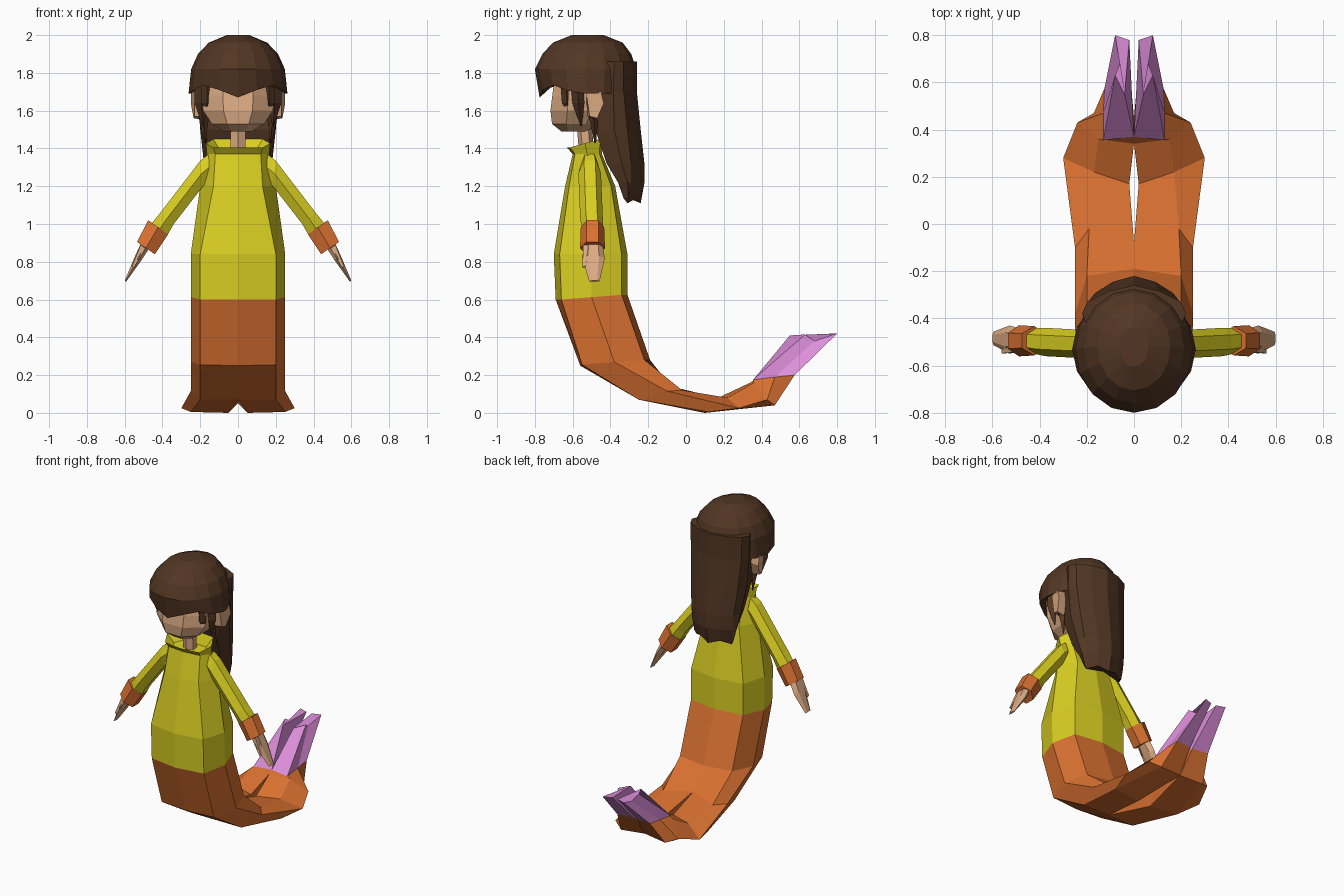
import bpy, bmesh, math
from mathutils import Vector

if "Cube" in bpy.data.objects:
    bpy.data.objects.remove(bpy.data.objects["Cube"])


def material(name, rgb):
    m = bpy.data.materials.new(name)
    m.diffuse_color = (*rgb, 1)
    m.use_nodes = True
    m.node_tree.nodes["Principled BSDF"].inputs["Base Color"].default_value = m.diffuse_color
    return m


BROWN = material("hair_brown", (0.085, 0.037, 0.017))
YELLOW = material("shirt_yellow", (0.70, 0.62, 0.016))
ORANGE = material("tail_orange", (0.70, 0.165, 0.03))
SKIN = material("skin", (0.72, 0.41, 0.23))
PINK = material("fin_pink", (0.72, 0.27, 0.70))


def loft(name, rings, mat, mirror=False, caps=(True, True)):
    """Skin a list of equal-sized rings; optionally mirror over x = 0."""
    bm = bmesh.new()
    for s in ((1, -1) if mirror else (1,)):
        vs = [[bm.verts.new((s * p[0], p[1], p[2])) for p in r] for r in rings]
        n = len(rings[0])
        for a, b in zip(vs, vs[1:]):
            for i in range(n):
                j = (i + 1) % n
                bm.faces.new((a[i], a[j], b[j], b[i]))
        if caps[0]:
            bm.faces.new(vs[0][::-1])
        if caps[1]:
            bm.faces.new(vs[-1])
    if mirror:
        inner = [f for f in bm.faces if all(abs(v.co.x) < 1e-4 for v in f.verts)]
        bmesh.ops.delete(bm, geom=inner, context='FACES')
    bmesh.ops.remove_doubles(bm, verts=bm.verts, dist=1e-4)
    bmesh.ops.recalc_face_normals(bm, faces=bm.faces)
    me = bpy.data.meshes.new(name)
    bm.to_mesh(me)
    bm.free()
    me.materials.append(mat)
    ob = bpy.data.objects.new(name, me)
    bpy.context.collection.objects.link(ob)
    return ob


def oval(cx, cy, z, rx, ry, n, turn=0.0):
    return [(cx + rx * math.sin(math.tau * (i + turn) / n),
             cy - ry * math.cos(math.tau * (i + turn) / n), z) for i in range(n)]


def half(xc, xs, front, back, zf, zb):
    """Right half of an eight-sided body section."""
    d, zm = (back - front) * 0.08, (zf + zb) / 2
    return [(0, front, zf), (xc, front + d, zf), (xs, (front + back) / 2, zm),
            (xc, back - d, zb), (0, back, zb)]


# Shirt with an open, flared collar
loft("shirt", [
    half(.20, .25, -.69, -.31, .60, .625),
    half(.20, .25, -.70, -.31, .84, .84),
    half(.13, .20, -.64, -.375, 1.20, 1.20),
    half(.12, .165, -.60, -.445, 1.37, 1.37),
    half(.13, .17, -.63, -.44, 1.405, 1.45),
    half(.09, .12, -.59, -.47, 1.37, 1.38)], YELLOW, True, (False, True))

# Curved tail that splits into two lobes
root = [(.01, .56, .20), (.125, .575, .20), (.13, .47, .19), (.13, .355, .175), (0, .37, .18)]
loft("tail", [
    half(.20, .25, -.69, -.31, .60, .625),
    [(0, -.56, .25), (.20, -.55, .255), (.25, -.38, .27), (.20, -.22, .28), (0, -.19, .28)],
    [(0, -.25, .07), (.20, -.25, .07), (.25, -.10, .115), (.19, -.02, .12), (0, -.08, .14)],
    [(.05, .10, 0), (.25, .12, .005), (.30, .28, .025), (.17, .22, .08), (.02, .17, .08)],
    [(0, .45, .05), (.17, .47, .04), (.24, .43, .07), (.15, .36, .16), (0, .34, .16)],
    root], ORANGE, True, (False, False))

# Tail fins
loft("tail_fins", [
    root,
    [(.02, .78, .42), (.08, .80, .42), (.06, .68, .38), (.08, .63, .415), (.04, .55, .41)],
], PINK, True)

# Head and neck
loft("head", [
    oval(0, -.595, 1.49, .08, .07, 8, .5),
    oval(0, -.58, 1.53, .15, .14, 8, .5),
    oval(0, -.565, 1.60, .20, .165, 8, .5),
    oval(0, -.56, 1.68, .21, .16, 8, .5),
    oval(0, -.55, 1.76, .20, .16, 8, .5)], SKIN)
loft("neck", [oval(0, -.525, 1.36, .045, .04, 6),
              oval(0, -.54, 1.54, .045, .04, 6)], SKIN)

# Hair cap with a wavy fringe
N = 16
rim_z = [1.67, 1.71, 1.735, 1.705, 1.69, 1.69, 1.69, 1.69, 1.69]
outer, inner = oval(0, -.53, 0, .262, .245, N), oval(0, -.53, 0, .20, .18, N)
outer = [(x, y, rim_z[min(i, N - i)]) for i, (x, y, z) in enumerate(outer)]
inner = [(x, y, 1.74) for x, y, z in inner]
loft("hair_cap", [
    inner, outer,
    oval(0, -.532, 1.82, .248, .268, N),
    oval(0, -.525, 1.90, .212, .235, N),
    oval(0, -.52, 1.96, .155, .185, N),
    oval(0, -.52, 2.00, .06, .085, N)], BROWN)


# Long hair down the back, with a ragged hem
def back_hair(w, front, back, z, rag=0.0):
    return [(0, back, z), (w * .5, back - .025, z + rag), (w * .9, back - .07, z),
            (w, (front + back) / 2 - .02, z + rag), (w * .85, front, z + rag), (0, front + .03, z + rag)]


loft("back_hair", [
    back_hair(.22, -.46, -.26, 1.86),
    back_hair(.215, -.47, -.26, 1.70),
    back_hair(.20, -.48, -.24, 1.50),
    back_hair(.18, -.42, -.22, 1.32),
    back_hair(.17, -.36, -.22, 1.22),
    back_hair(.15, -.33, -.24, 1.11, .025)], BROWN, True)


def tube(name, stations, mat, sides=6):
    """Mirrored tube in the xz plane: (upper point, lower point, y, half depth)."""
    rings = []
    for (ux, uz), (lx, lz), y, d in stations:
        c, h = Vector(((ux + lx) / 2, y, (uz + lz) / 2)), Vector(((ux - lx) / 2, 0, (uz - lz) / 2))
        rings.append([c + h * math.cos(math.tau * (i + .5) / sides) / math.cos(math.pi / sides)
                      + Vector((0, d, 0)) * math.sin(math.tau * (i + .5) / sides)
                      for i in range(sides)])
    return loft(name, rings, mat, True)


# Sleeves, cuffs, hands
tube("sleeves", [((.155, 1.37), (.15, 1.23), -.51, .05),
                 ((.20, 1.335), (.185, 1.20), -.51, .06),
                 ((.415, 1.055), (.34, 1.00), -.50, .06),
                 ((.46, 1.00), (.38, .93), -.495, .055)], YELLOW)
tube("cuffs", [((.475, 1.02), (.37, .945), -.495, .062),
               ((.535, .905), (.44, .84), -.495, .066)], ORANGE, 4 + 2)
tube("hands", [((.50, .93), (.455, .895), -.49, .045),
               ((.545, .83), (.51, .81), -.49, .06),
               ((.60, .70), (.592, .695), -.485, .028)], SKIN)
tube("thumbs", [((.515, .89), (.49, .87), -.53, .02),
                ((.562, .775), (.55, .77), -.54, .012)], SKIN, 4)

# Ears
loft("ears", [
    [(.18, -.52, 1.57), (.18, -.47, 1.55), (.18, -.44, 1.64), (.18, -.45, 1.71), (.18, -.53, 1.71)],
    [(.23, -.51, 1.57), (.235, -.47, 1.56), (.25, -.435, 1.64), (.25, -.45, 1.70), (.23, -.53, 1.70)],
], SKIN, True)

# Pointed locks in front of and behind the ears
for i, (x, y, r, tip) in enumerate([(.165, -.635, .03, 1.57), (.195, -.575, .035, 1.52),
                                    (.185, -.50, .04, 1.43)]):
    loft(f"side_lock_{i + 1}", [oval(x, y, 1.74, r, r, 4),
                                oval(x, y + .005, 1.64, r, r * .9, 4),
                                oval(x - .01, y + .02, tip, .004, .004, 4)], BROWN, True)
